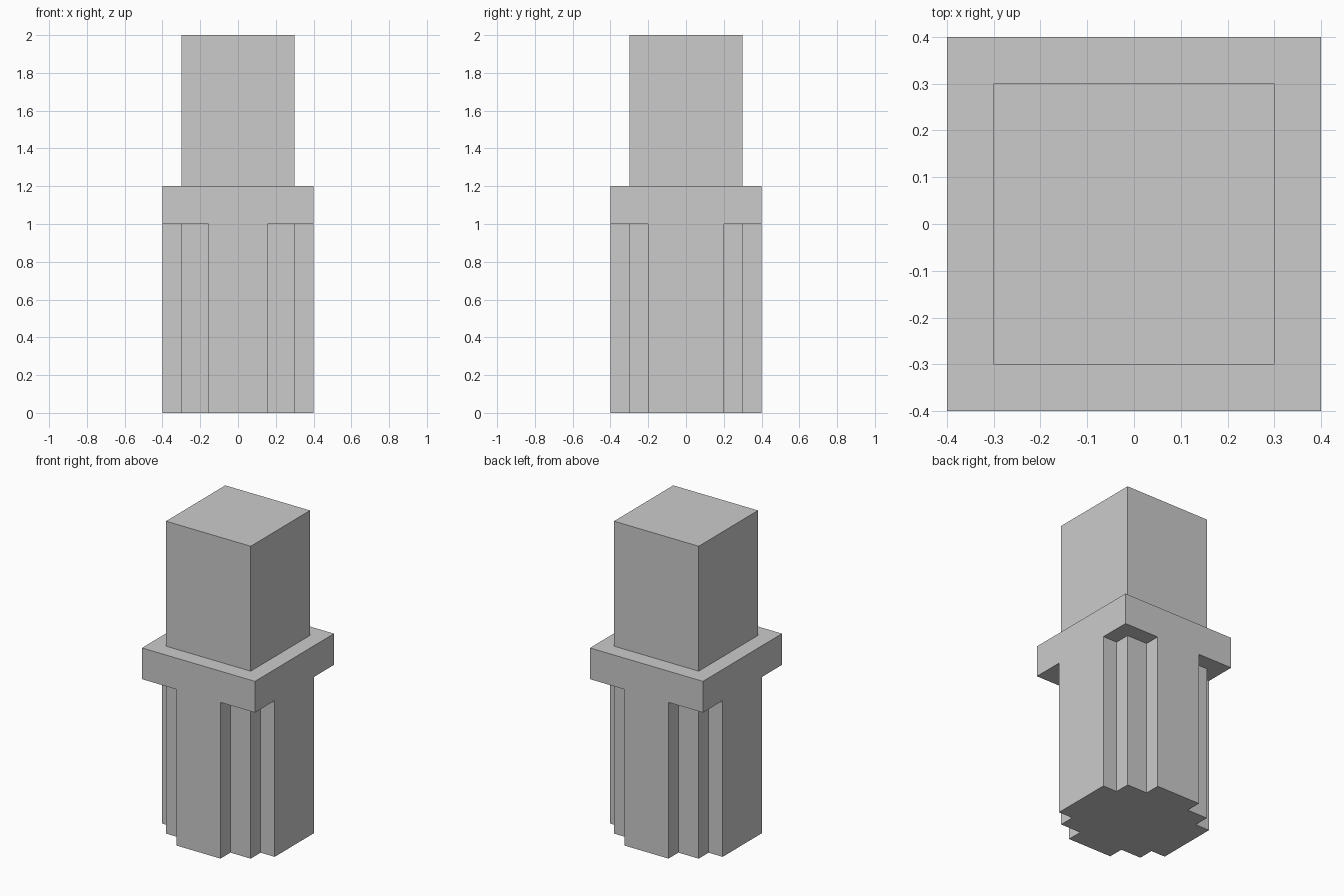
import bpy, bmesh

if "Cube" in bpy.data.objects:
    bpy.data.objects.remove(bpy.data.objects["Cube"])


def prism(name, outline, z0, z1):
    """Extrude a closed counter-clockwise outline from z0 to z1."""
    bm = bmesh.new()
    base = bm.faces.new([bm.verts.new((x, y, z0)) for x, y in outline])
    top = bmesh.ops.extrude_face_region(bm, geom=[base], use_keep_orig=True)
    verts = [v for v in top["geom"] if isinstance(v, bmesh.types.BMVert)]
    bmesh.ops.translate(bm, verts=verts, vec=(0, 0, z1 - z0))
    bmesh.ops.recalc_face_normals(bm, faces=bm.faces)
    mesh = bpy.data.meshes.new(name)
    bm.to_mesh(mesh)
    bm.free()
    obj = bpy.data.objects.new(name, mesh)
    bpy.context.collection.objects.link(obj)
    return obj


def four_corners(corner):
    """Repeat a +x +y corner path in all quadrants, counter-clockwise."""
    back = corner[::-1]
    return (corner + [(-x, y) for x, y in back]
            + [(-x, -y) for x, y in corner] + [(x, -y) for x, y in back])


OUTER, CORE = 0.4, 0.3      # half widths
SIDE_PAD, FRONT_PAD = 0.2, 0.156

# Lower shaft: square core with a raised pad on each side
shaft = [(OUTER, SIDE_PAD), (CORE, SIDE_PAD), (CORE, CORE),
         (FRONT_PAD, CORE), (FRONT_PAD, OUTER)]
prism("lower_shaft", four_corners(shaft), 0.0, 1.0)

# Collar flush with the pads
prism("collar", four_corners([(OUTER, OUTER)]), 1.0, 1.2)

# Upper block
prism("upper_block", four_corners([(CORE, CORE)]), 1.2, 2.0)
